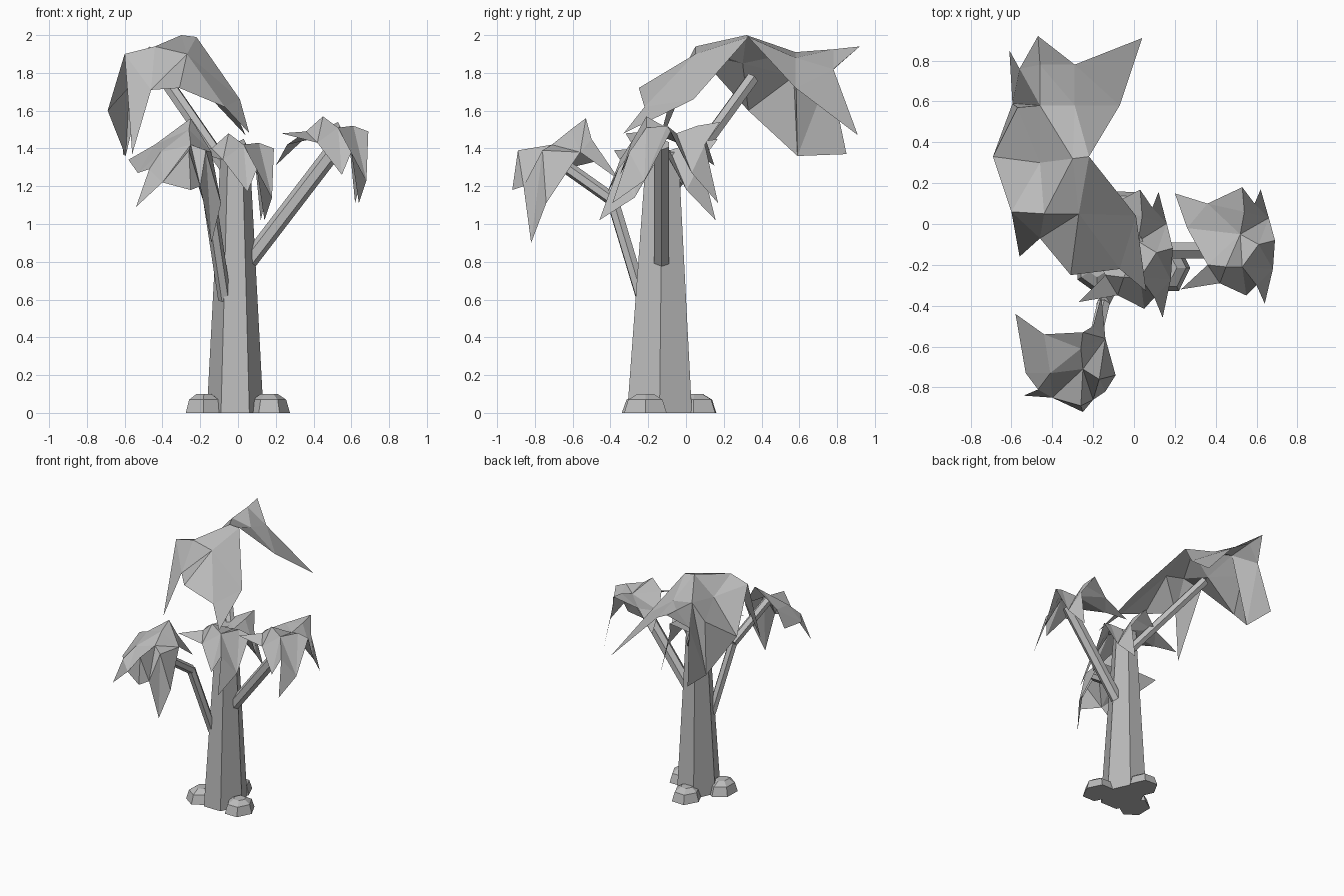
import bpy, bmesh, math
from mathutils import Vector, Matrix
from mathutils.geometry import delaunay_2d_cdt

default = bpy.data.objects.get("Cube")
if default:
    bpy.data.objects.remove(default)

# One plain grey for everything
grey = bpy.data.materials.new("plain_grey")
grey.use_nodes = True
colour = (0.5, 0.5, 0.5, 1)
grey.diffuse_color = colour
grey.node_tree.nodes["Principled BSDF"].inputs["Base Color"].default_value = colour


def finish(name, bm):
    """Turn a bmesh into a flat shaded object."""
    mesh = bpy.data.meshes.new(name)
    bm.to_mesh(mesh)
    bm.free()
    mesh.materials.append(grey)
    obj = bpy.data.objects.new(name, mesh)
    bpy.context.collection.objects.link(obj)
    return obj


def loft(name, sections, sides=6, turn=0.0):
    """Stack polygon sections given as (x, y, z, radius_x, radius_y)."""
    bm = bmesh.new()
    rings = []
    for x, y, z, rx, ry in sections:
        ring = []
        for i in range(sides):
            a = turn + math.tau * i / sides
            ring.append(bm.verts.new((x + rx * math.cos(a), y + ry * math.sin(a), z)))
        rings.append(ring)
    for low, high in zip(rings, rings[1:]):
        for i in range(sides):
            j = (i + 1) % sides
            bm.faces.new((low[i], low[j], high[j], high[i]))
    bm.faces.new(list(reversed(rings[0])))
    bm.faces.new(rings[-1])
    return finish(name, bm)


def branch(name, path, radius):
    """Six sided rods laid along a path of points."""
    bm = bmesh.new()
    for start, end in zip(path, path[1:]):
        a, b = Vector(start), Vector(end)
        turn = (b - a).to_track_quat("Z", "Y").to_matrix().to_4x4()
        bmesh.ops.create_cone(
            bm, cap_ends=True, segments=6, radius1=radius, radius2=radius,
            depth=(b - a).length,
            matrix=Matrix.Translation((a + b) / 2) @ turn)
    return finish(name, bm)


def canopy(name, rim, crown, scale=(1, 1, 1), shift=(0, 0, 0)):
    """Drooping leaf sheet: a jagged rim filled in plan around raised crown points."""
    points = [Vector(p) for p in rim + crown]
    outline = [list(range(len(rim)))]
    verts, _, faces, origin, _, _ = delaunay_2d_cdt(
        [p.xy for p in points], [], outline, 1, 1e-5)
    bm = bmesh.new()
    made = []
    for source in origin:
        p = points[source[0]]
        made.append(bm.verts.new([p[k] * scale[k] + shift[k] for k in range(3)]))
    for face in faces:
        bm.faces.new([made[i] for i in face])
    bmesh.ops.recalc_face_normals(bm, faces=bm.faces)
    if sum(f.normal.z for f in bm.faces) < 0:
        bmesh.ops.reverse_faces(bm, faces=bm.faces)
    return finish(name, bm)


# Tapered trunk
loft("trunk", [(-.015, -.14, 0, .15, .198), (-.015, -.125, 1.38, .077, .098)])

# Stones around the foot
stones = {"right_stone": (.165, -.215), "left_stone": (-.18, -.21), "back_stone": (-.04, .045)}
for n, (name, (x, y)) in enumerate(stones.items()):
    loft(name, [(x, y, 0, .11, .13), (x, y, .07, .09, .105), (x, y, .1, .045, .05)],
         turn=n * .5)

# Branches
branch("side_branch", [(.04, -.13, .78), (.53, -.13, 1.42)], .045)
branch("front_branch", [(-.07, -.23, .6), (-.15, -.39, 1.13), (-.23, -.73, 1.37)], .035)
branch("back_branch", [(-.01, -.05, 1.22), (-.39, .35, 1.77)], .037)

# Small canopy shape shared by the side branch and the trunk top
small_rim = [
    (.2, .15, 1.31), (.26, -.02, 1.42), (.36, -.2, 1.49), (.23, -.32, 1.48),
    (.42, -.29, 1.43), (.55, -.35, 1.26), (.6, -.3, 1.38), (.64, -.39, 1.11),
    (.68, -.22, 1.23), (.69, -.08, 1.49), (.66, .03, 1.27), (.62, .17, 1.11),
    (.59, .1, 1.42), (.53, .18, 1.54), (.36, .1, 1.46)]
small_crown = [
    (.45, -.21, 1.57), (.53, -.21, 1.51), (.61, -.1, 1.52),
    (.52, -.05, 1.48), (.54, .06, 1.52)]
canopy("side_canopy", small_rim, small_crown)
canopy("trunk_canopy", small_rim, small_crown, (1, 1.1, 1), (-.5, -.03, -.09))

# Canopy on the bent front branch
canopy("front_canopy", [
    (-.58, -.44, 1.34), (-.53, -.73, 1.27), (-.47, -.81, 1.29), (-.54, -.84, 1.09),
    (-.4, -.85, 1.22), (-.25, -.92, 1.18), (-.2, -.86, 1.2), (-.14, -.82, .9),
    (-.09, -.74, 1.11), (-.14, -.56, 1.38), (-.16, -.35, 1.23), (-.2, -.5, 1.45),
    (-.25, -.53, 1.56), (-.44, -.54, 1.42)],
    [(-.26, -.89, 1.39), (-.25, -.71, 1.42), (-.41, -.73, 1.38), (-.26, -.61, 1.5),
     (-.17, -.76, 1.39)])

# Large canopy on the back branch, with a raised ridge running to its rear tip
canopy("back_canopy", [
    (.06, -.33, 1.48), (.01, .04, 1.66), (-.22, .33, 1.99), (-.07, .58, 1.72),
    (.04, .91, 1.47), (-.29, .78, 1.82), (-.47, .92, 1.94), (-.56, .76, 1.8),
    (-.61, .85, 1.37), (-.595, .59, 1.36), (-.69, .33, 1.6), (-.6, .06, 1.9),
    (-.56, -.16, 1.37), (-.46, -.07, 1.71), (-.31, -.25, 1.72), (-.07, -.22, 1.62)],
    [(-.3, .32, 2), (-.44, .05, 1.94), (-.46, .3, 1.85), (-.27, .05, 1.9),
     (-.46, .58, 1.91), (-.46, .78, 1.925), (-.29, .58, 1.88), (-.57, .57, 1.78)])
